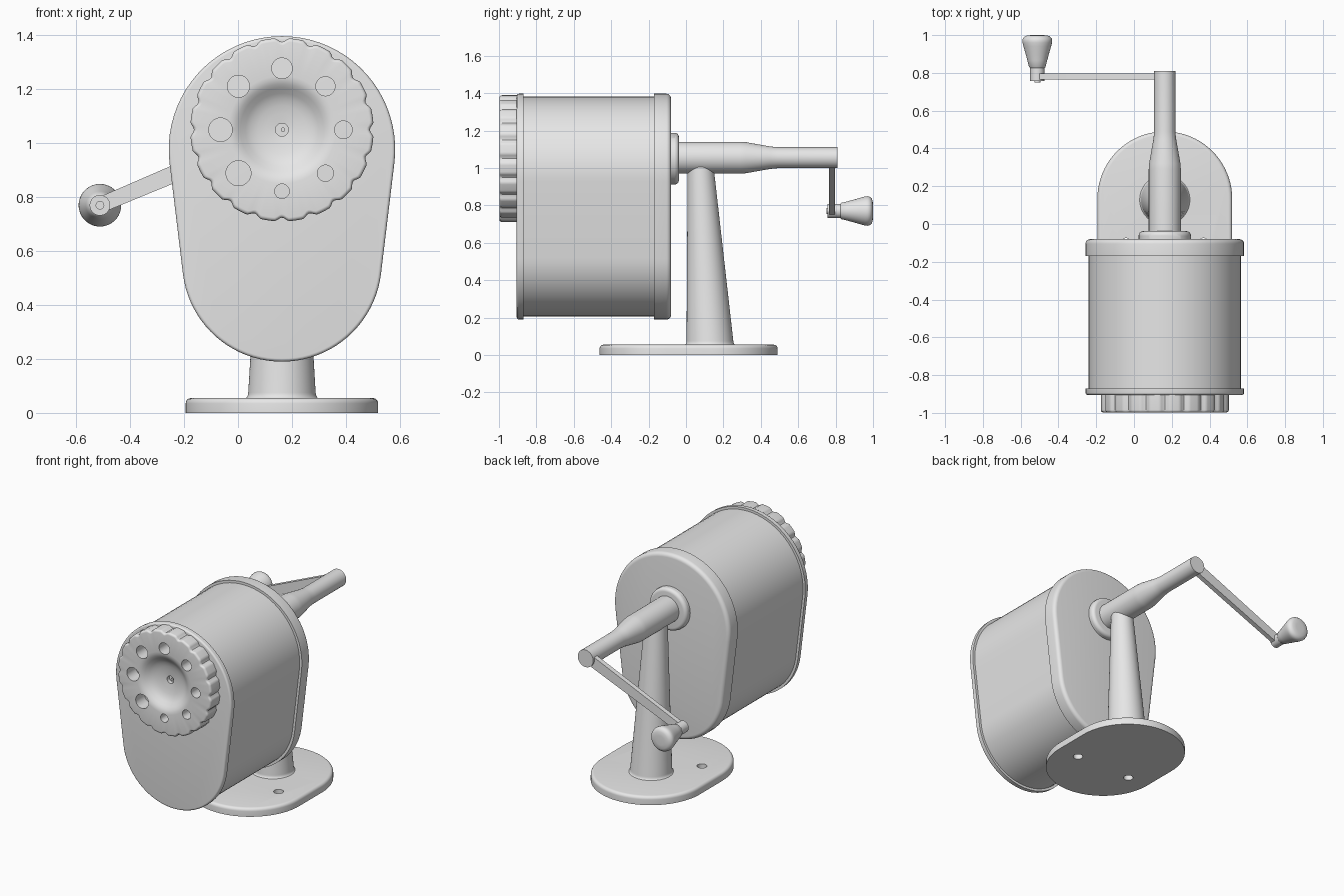
import bpy, bmesh, math
from math import pi, sin, cos, asin, atan2, hypot

cube = bpy.data.objects.get("Cube")
if cube:
    bpy.data.objects.remove(cube, do_unlink=True)

GREY = (0.8, 0.8, 0.8, 1.0)
metal = bpy.data.materials.new("plain grey")
metal.use_nodes = True
metal.diffuse_color = GREY
metal.node_tree.nodes["Principled BSDF"].inputs["Base Color"].default_value = GREY

CX = 0.163                 # shared centre line of body, post and shaft
AXIS = (CX, 1.05)          # shaft and dial axis in x, z
GRIP = (-0.512, 0.77)      # crank handle axis in x, z


def circle(c, r, n=64):
    return [(c[0] + r * cos(2 * pi * i / n), c[1] + r * sin(2 * pi * i / n)) for i in range(n)]


def hull(c1, r1, c2, r2, n=40):
    """Outline around two circles, joined by their tangents."""
    dx, dy = c1[0] - c2[0], c1[1] - c2[1]
    t, phi = atan2(dy, dx), asin((r1 - r2) / hypot(dx, dy))
    pts = []
    for c, r, a, b in ((c1, r1, t - pi / 2 - phi, t + pi / 2 + phi),
                       (c2, r2, t + pi / 2 + phi, t + 1.5 * pi - phi)):
        pts += [(c[0] + r * cos(a + (b - a) * i / n), c[1] + r * sin(a + (b - a) * i / n))
                for i in range(n + 1)]
    return pts


def loft(name, rings, axis="y", smooth=True):
    """Skin a stack of (outline, height) rings along an axis and cap both ends."""
    bm = bmesh.new()
    loops = []
    for outline, h in rings:
        loops.append([bm.verts.new((u, h, v) if axis == "y" else (u, v, h)) for u, v in outline])
    for a, b in zip(loops, loops[1:]):
        for i in range(len(a)):
            j = (i + 1) % len(a)
            bm.faces.new((a[i], a[j], b[j], b[i]))
    bm.faces.new(loops[0])
    bm.faces.new(loops[-1])
    bmesh.ops.recalc_face_normals(bm, faces=bm.faces)
    mesh = bpy.data.meshes.new(name)
    bm.to_mesh(mesh)
    bm.free()
    mesh.materials.append(metal)
    ob = bpy.data.objects.new(name, mesh)
    bpy.context.collection.objects.link(ob)
    if smooth:
        shade(ob)
    return ob


def activate(ob):
    bpy.ops.object.select_all(action="DESELECT")
    ob.select_set(True)
    bpy.context.view_layer.objects.active = ob


def shade(ob):
    activate(ob)
    bpy.ops.object.shade_smooth_by_angle(angle=math.radians(32))


def fillet(h, radius, direction, steps=5):
    """(inset, height) pairs that round an edge ending at height h."""
    return [(radius * (1 - cos(pi / 2 * i / steps)),
             h - direction * radius * (1 - sin(pi / 2 * i / steps))) for i in range(steps + 1)]


def drill(ob, holes, lo, hi, axis):
    """Cut round holes through a part."""
    for c, r in holes:
        cutter = loft("hole_cutter", [(circle(c, r, 32), lo), (circle(c, r, 32), hi)], axis, False)
        cutter.hide_render = True
        mod = ob.modifiers.new("hole", "BOOLEAN")
        mod.operation, mod.solver, mod.object = "DIFFERENCE", "EXACT", cutter
        activate(ob)
        bpy.ops.object.modifier_apply(modifier=mod.name)
        bpy.data.objects.remove(cutter, do_unlink=True)
    shade(ob)


def turned(name, c, profile):
    """Round part along y from (radius, y) pairs."""
    return loft(name, [(circle(c, r), y) for r, y in profile])


# Body: drum between a front lip and a back cap
def body(inset):
    return hull((CX, 0.977), 0.42 - inset, (CX, 0.56), 0.37 - inset)


loft("body_shell", [(body(0.016), -0.88), (body(0.016), -0.16)])
loft("front_lip", [(body(0), -0.87)] + [(body(i), y) for i, y in fillet(-0.905, 0.012, -1)])
loft("back_cap", [(body(0), -0.17)] + [(body(i), y) for i, y in fillet(-0.08, 0.025, 1)])

# Selector dial: scalloped rim, dished centre, ring of holes growing in size
NOTCHES, STEPS = 20, 12


def scallop(r, depth):
    pts = []
    for i in range(NOTCHES * STEPS):
        a = 2 * pi * i / (NOTCHES * STEPS)
        rr = r - depth * max(0, cos(NOTCHES * a)) ** 1.5
        pts.append((AXIS[0] + rr * cos(a), AXIS[1] + rr * sin(a)))
    return pts


dial_rings = [(scallop(0.34, 0.014), -0.9)]
dial_rings += [(scallop(0.34 - i, 0.014), y) for i, y in fillet(-0.998, 0.014, -1)]
dish = ((0.2, -0.998), (0.185, -0.996), (0.17, -0.99), (0.155, -0.98), (0.135, -0.964),
        (0.115, -0.952), (0.09, -0.944), (0.06, -0.938), (0.024, -0.934), (0.024, -0.91))
dial_rings += [(scallop(r, 0), y) for r, y in dish]
dial = loft("selector_dial", dial_rings, smooth=False)
dial_holes = []
for k in range(8):
    a = -pi / 2 - k * pi / 4
    r = 0.027 if k == 0 else 0.049 - 0.0027 * k
    dial_holes.append(((AXIS[0] + 0.228 * cos(a), AXIS[1] + 0.228 * sin(a)), r))
drill(dial, dial_holes, -1.05, -0.87, "y")

# Cutter tip inside the centre hole
turned("cutter_tip", (CX + 0.004, AXIS[1]), ((0.008, -0.9), (0.008, -0.925)))

# Rear collar and shaft
turned("shaft_collar", AXIS, [(0.138, -0.09), (0.138, -0.06)]
       + [(0.138 - i, y) for i, y in fillet(-0.038, 0.022, 1)])
turned("crank_shaft", (CX, 1.055), ((0.085, -0.05), (0.085, 0.29), (0.083, 0.32), (0.06, 0.45),
                                    (0.056, 0.49), (0.056, 0.81)))

# Crank arm, pivot and handle
arm = hull((CX, 1.055), 0.036, GRIP, 0.029, 16)
loft("crank_arm", [(arm, 0.765), (arm, 0.797)])
turned("crank_pivot", GRIP, ((0.016, 0.75), (0.016, 0.757), (0.038, 0.757), (0.038, 0.835)))
turned("crank_handle", GRIP, ((0.038, 0.825), (0.044, 0.832), (0.052, 0.865), (0.063, 0.905),
                              (0.073, 0.94), (0.078, 0.96), (0.079, 0.972), (0.076, 0.983),
                              (0.068, 0.992), (0.055, 0.998), (0.03, 1.0)))

# Post: leaning taper with an upright front edge and a small flare at the foot
post = [(circle((CX, 0.128), 0.125 + 0.02 * (1 - sin(pi / 2 * i / 5))),
         0.05 + 0.025 * (1 - cos(pi / 2 * i / 5))) for i in range(6)]
post += [(circle((CX, 0.077), 0.068), 1.03)]
loft("support_post", post, "z")


# Base plate with two screw holes
def plate(inset):
    return hull((CX, 0.133), 0.357 - inset, (CX, -0.105), 0.357 - inset)


base = loft("base_plate", [(plate(0), 0)] + [(plate(i), z) for i, z in fillet(0.055, 0.02, 1)],
            "z", False)
drill(base, [((CX + s * 0.205, -0.105), 0.03) for s in (-1, 1)], -0.1, 0.1, "z")
